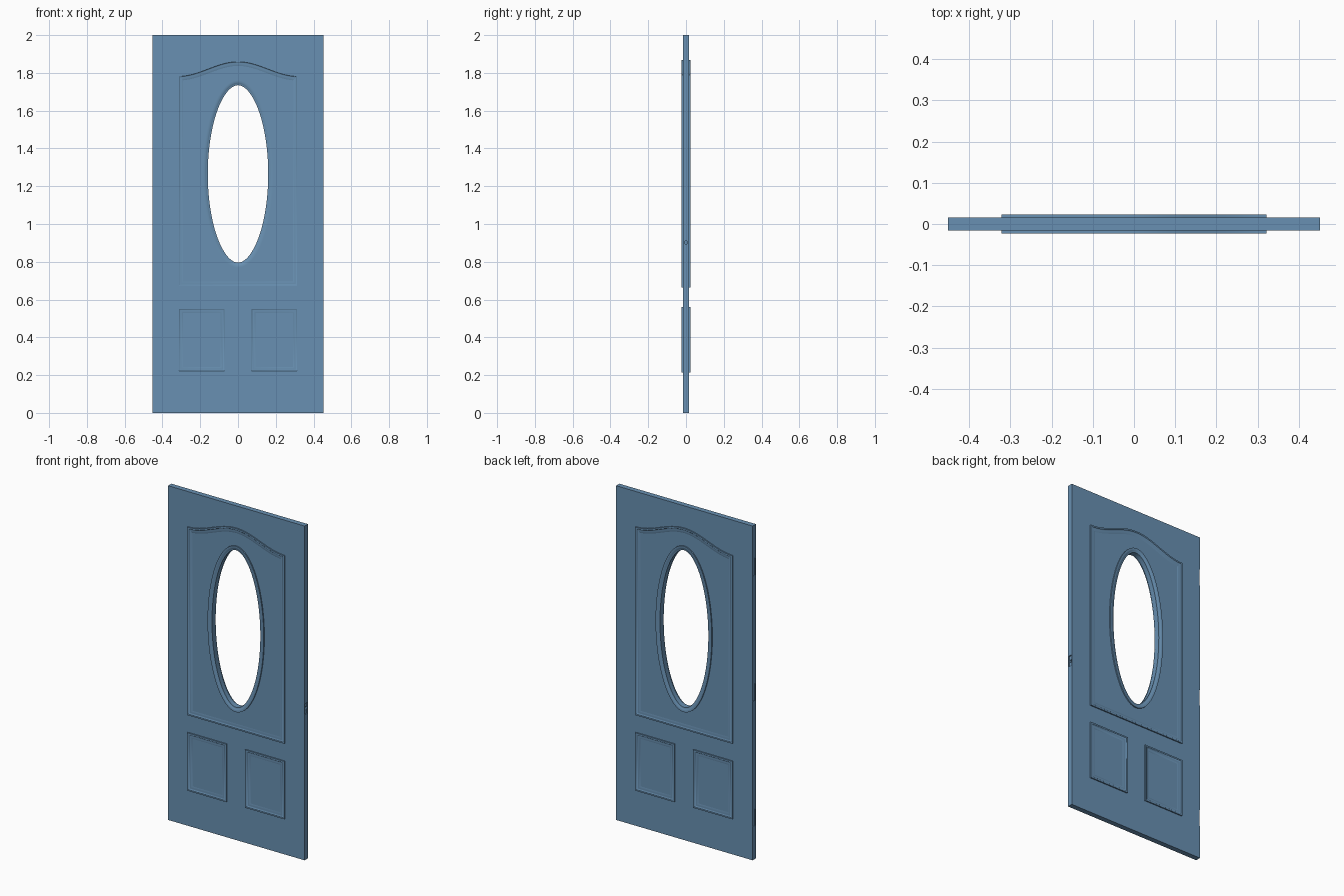
import bpy, bmesh
from math import sin, cos, pi
from mathutils import Vector, Matrix

if "Cube" in bpy.data.objects:
    bpy.data.objects.remove(bpy.data.objects["Cube"])

HALF = 0.0155                      # half thickness of the slab
OVAL_Z = 1.265

paint = bpy.data.materials.new('blue_paint')
paint.diffuse_color = (0.14, 0.28, 0.445, 1)
paint.use_nodes = True
paint.node_tree.nodes["Principled BSDF"].inputs["Base Color"].default_value = paint.diffuse_color


def make_object(name, bm):
    bmesh.ops.recalc_face_normals(bm, faces=bm.faces)
    mesh = bpy.data.meshes.new(name)
    bm.to_mesh(mesh)
    bm.free()
    mesh.materials.append(paint)
    ob = bpy.data.objects.new(name, mesh)
    bpy.context.collection.objects.link(ob)
    return ob


def box(name, centre, size):
    bm = bmesh.new()
    bmesh.ops.create_cube(bm, size=1, matrix=Matrix.Translation(centre) @ Matrix.Diagonal((*size, 1)))
    return make_object(name, bm)


def cut(target, cutter):
    cutter.hide_render = True
    cutter.display_type = 'WIRE'
    mod = target.modifiers.new(cutter.name, 'BOOLEAN')
    mod.object = cutter
    mod.operation = 'DIFFERENCE'
    mod.solver = 'EXACT'


def ellipse(a, b, n=96):
    return [(a * cos(2 * pi * i / n), OVAL_Z + b * sin(2 * pi * i / n)) for i in range(n)]


def moulding(name, path, profile):
    """Sweep (inset, height) profile round a counter-clockwise path, mitred, on both faces."""
    pts = [Vector(p) for p in path]
    bm = bmesh.new()
    rings = []
    for i, p in enumerate(pts):
        d1 = (p - pts[i - 1]).normalized()
        d2 = (pts[(i + 1) % len(pts)] - p).normalized()
        n1, n2 = Vector((-d1.y, d1.x)), Vector((-d2.y, d2.x))
        inward = (n1 + n2) / (1 + n1.dot(n2))
        rings.append([bm.verts.new((p.x + inward.x * o, -HALF - h, p.y + inward.y * o))
                      for o, h in profile])
    k = len(profile)
    for i, ring in enumerate(rings):
        nxt = rings[(i + 1) % len(rings)]
        for j in range(k):
            bm.faces.new((ring[j], nxt[j], nxt[(j + 1) % k], ring[(j + 1) % k]))
    ob = make_object(name, bm)
    mod = ob.modifiers.new('both_faces', 'MIRROR')
    mod.use_axis = (False, True, False)
    bpy.ops.object.select_all(action='DESELECT')
    ob.select_set(True)
    bpy.context.view_layer.objects.active = ob
    bpy.ops.object.shade_smooth_by_angle(angle=0.6)
    return ob


# Door slab
slab = box('door_slab', (0, 0, 1), (0.904, 2 * HALF, 2))

# Oval window opening
bm = bmesh.new()
face = bm.faces.new([bm.verts.new((x, -0.1, z)) for x, z in ellipse(0.16, 0.47)])
ext = bmesh.ops.extrude_face_region(bm, geom=[face])
bmesh.ops.translate(bm, vec=(0, 0.2, 0), verts=[v for v in ext['geom'] if isinstance(v, bmesh.types.BMVert)])
cut(slab, make_object('window_cutter', bm))

# Latch plate recess and bolt bore in the lock edge
cut(slab, box('latch_cutter', (0.452, 0, 0.902), (0.012, 0.024, 0.065)))
bm = bmesh.new()
bmesh.ops.create_cone(bm, cap_ends=True, segments=24, radius1=0.009, radius2=0.009, depth=0.1,
                      matrix=Matrix.Translation((0.452, 0, 0.902)) @ Matrix.Rotation(pi / 2, 4, 'Y'))
cut(slab, make_object('bolt_cutter', bm))

# Hinge recesses in the opposite edge
for i, z in enumerate((0.25, 1.0, 1.75)):
    cut(slab, box(f'hinge_cutter_{i}', (-0.452, 0.006, z), (0.004, 0.024, 0.1)))

# Moulding cross-section: flat outer fillet, a step down, then a sloped inner edge
bead = [(0, -0.001), (0, 0.007), (0.009, 0.007), (0.012, 0.004), (0.015, 0.003),
        (0.019, 0.0035), (0.031, 0), (0.031, -0.001)]

# Upper panel with an eyebrow arch
W = 0.322
arch = [(W * (1 - i / 16), 1.79 + 0.039 * (1 + cos(pi * (1 - i / 16)))) for i in range(33)]
moulding('upper_panel_moulding', [(-W, 0.665), (W, 0.665)] + arch, bead)

# Oval window frame, with its inner lip lining the opening
lip = [(0, -0.001), (0, 0.007), (0.011, 0.007), (0.015, 0.005),
       (0.019, 0.003), (0.026, 0.002), (0.026, -0.001)]
moulding('window_frame', ellipse(0.186, 0.496), lip)

# Lower square panels
for side, (x0, x1) in (('left', (-W, -0.062)), ('right', (0.062, W))):
    moulding(f'lower_{side}_moulding', [(x0, 0.213), (x1, 0.213), (x1, 0.56), (x0, 0.56)], bead)
